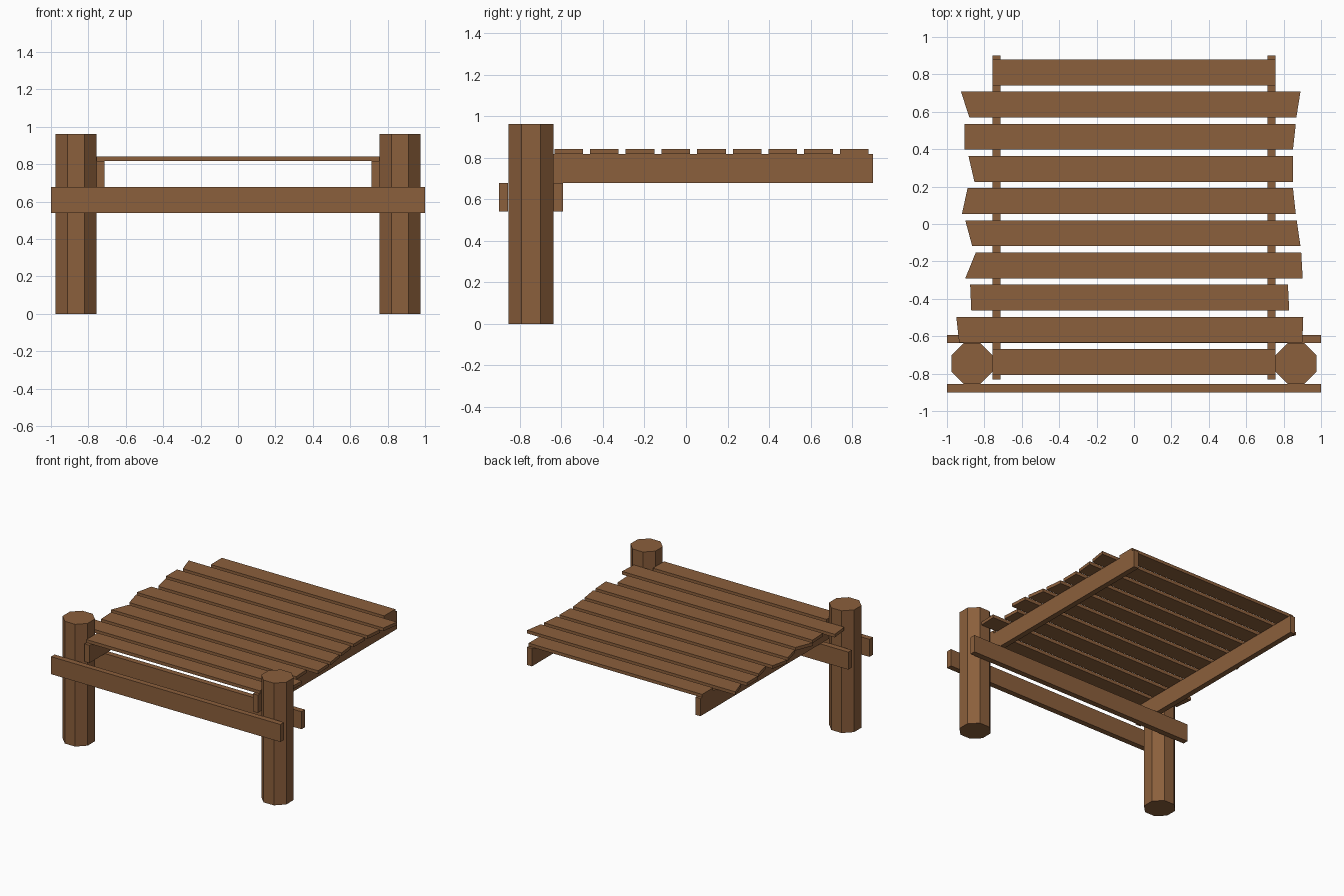
import bpy, bmesh, math

if "Cube" in bpy.data.objects:
    bpy.data.objects.remove(bpy.data.objects["Cube"])

wood = bpy.data.materials.new("wood")
wood.diffuse_color = (0.26, 0.115, 0.045, 1)
wood.use_nodes = True
wood.node_tree.nodes["Principled BSDF"].inputs["Base Color"].default_value = wood.diffuse_color


def prism(name, outline, z0, z1):
    """Extrude a flat xy outline from z0 up to z1."""
    bm = bmesh.new()
    face = bm.faces.new([bm.verts.new((x, y, z0)) for x, y in outline])
    ext = bmesh.ops.extrude_face_region(bm, geom=[face])
    for v in ext["geom"]:
        if isinstance(v, bmesh.types.BMVert):
            v.co.z = z1
    bmesh.ops.recalc_face_normals(bm, faces=bm.faces)
    mesh = bpy.data.meshes.new(name)
    bm.to_mesh(mesh)
    bm.free()
    mesh.materials.append(wood)
    ob = bpy.data.objects.new(name, mesh)
    bpy.context.collection.objects.link(ob)
    return ob


def box(name, x0, x1, y0, y1, z0, z1):
    return prism(name, [(x0, y0), (x1, y0), (x1, y1), (x0, y1)], z0, z1)


# Octagonal posts and deck stringers, left and right
radius = 0.109 / math.cos(math.pi / 8)
for side, s in (("left", -1), ("right", 1)):
    ring = [(s * 0.866 + radius * math.cos(math.pi / 8 + i * math.pi / 4),
             -0.746 + radius * math.sin(math.pi / 8 + i * math.pi / 4)) for i in range(8)]
    prism(side + "_post", ring, 0, 0.963)
    xs = sorted((s * 0.713, s * 0.756))
    box(side + "_stringer", *xs, -0.832, 0.9, 0.678, 0.818)

# Cross beams clamping the posts
box("front_beam", -1, 1, -0.9, -0.856, 0.54, 0.678)
box("back_beam", -1, 1, -0.637, -0.593, 0.54, 0.678)

# Deck planks with rough-cut ends: left x (front, back), right x (front, back)
ends = [
    (-0.756, -0.756, 0.756, 0.756),
    (-0.935, -0.95, 0.90, 0.905),
    (-0.87, -0.876, 0.83, 0.823),
    (-0.902, -0.846, 0.902, 0.894),
    (-0.865, -0.902, 0.89, 0.87),
    (-0.92, -0.89, 0.865, 0.85),
    (-0.853, -0.885, 0.85, 0.85),
    (-0.905, -0.905, 0.85, 0.865),
    (-0.88, -0.925, 0.868, 0.89),
    (-0.756, -0.756, 0.756, 0.756),
]
for i, (lf, lb, rf, rb) in enumerate(ends):
    y = -0.737 + i * 0.1719
    prism(f"plank_{i + 1}",
          [(lf, y - 0.069), (rf, y - 0.069), (rb, y + 0.069), (lb, y + 0.069)],
          0.817, 0.842)
